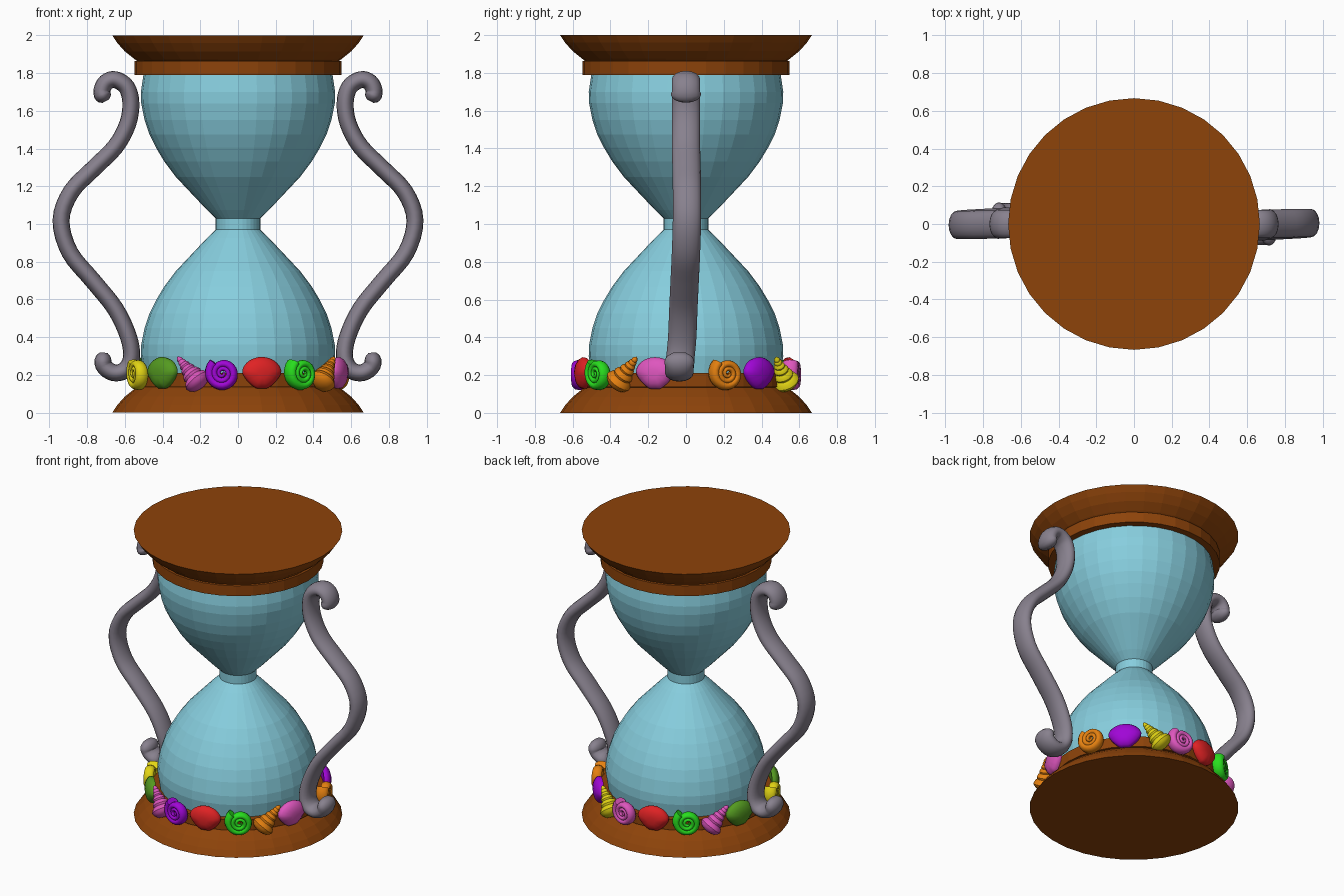
import bpy, bmesh, math
from mathutils import Vector, Matrix

if "Cube" in bpy.data.objects:
    bpy.data.objects.remove(bpy.data.objects["Cube"])


def mat(name, rgb):
    m = bpy.data.materials.new(name)
    lin = [((c / 255 + 0.055) / 1.055) ** 2.4 if c > 10 else c / 255 / 12.92 for c in rgb]
    m.diffuse_color = (*lin, 1)
    m.use_nodes = True
    m.node_tree.nodes["Principled BSDF"].inputs["Base Color"].default_value = m.diffuse_color
    return m


M = {n: mat(n, c) for n, c in {
    "wood": (141, 67, 10), "glass": (135, 206, 222), "grey": (136, 129, 142),
    "yellow": (226, 212, 20), "olive_green": (84, 154, 32), "pink": (222, 86, 190),
    "purple": (160, 6, 214), "red": (224, 34, 36), "green": (40, 222, 30),
    "orange": (228, 128, 16)}.items()}


def rings_object(name, rings, material, smooth=None, matrix=None):
    """Skin a list of closed rings and cap both ends."""
    bm = bmesh.new()
    vs = [[bm.verts.new(p) for p in ring] for ring in rings]
    n = len(vs[0])
    for a, b in zip(vs, vs[1:]):
        for i in range(n):
            j = (i + 1) % n
            bm.faces.new((a[i], a[j], b[j], b[i]))
    bm.faces.new(vs[0][::-1])
    bm.faces.new(vs[-1])
    bmesh.ops.recalc_face_normals(bm, faces=bm.faces)
    me = bpy.data.meshes.new(name)
    bm.to_mesh(me)
    bm.free()
    me.materials.append(M[material])
    ob = bpy.data.objects.new(name, me)
    bpy.context.collection.objects.link(ob)
    if matrix:
        ob.matrix_world = matrix
    if smooth:
        bpy.ops.object.select_all(action='DESELECT')
        ob.select_set(True)
        bpy.context.view_layer.objects.active = ob
        bpy.ops.object.shade_smooth_by_angle(angle=math.radians(smooth))
    return ob


def circle(r, z, n):
    return [Vector((r * math.cos(2 * math.pi * i / n), r * math.sin(2 * math.pi * i / n), z))
            for i in range(n)]


def lathe(name, profile, material, n=32, **kw):
    return rings_object(name, [circle(r, z, n) for r, z in profile], material, **kw)


def spline(points, steps):
    """Catmull-Rom curve through the points."""
    p = [Vector(q) for q in points]
    p = [2 * p[0] - p[1]] + p + [2 * p[-1] - p[-2]]
    out = []
    for i in range(1, len(p) - 2):
        a, b, c, d = p[i - 1:i + 3]
        for s in range(steps):
            t = s / steps
            out.append(0.5 * (2 * b + (c - a) * t + (2 * a - 5 * b + 4 * c - d) * t ** 2
                              + (3 * b - a - 3 * c + d) * t ** 3))
    return out + [p[-2]]


def sweep(path, side, radii, n):
    """Elliptical rings along a path; side is the fixed width direction."""
    rings = []
    for i, p in enumerate(path):
        t = (path[min(i + 1, len(path) - 1)] - path[max(i - 1, 0)]).normalized()
        nrm = t.cross(side).normalized()
        w = nrm.cross(t)
        a, b = radii[i]
        rings.append([p + nrm * a * math.cos(2 * math.pi * k / n)
                      + w * b * math.sin(2 * math.pi * k / n) for k in range(n)])
    return rings


# Wooden plinths, bottom and mirrored top
plinth = [(0.667, 0), (0.64, 0.04), (0.60, 0.085), (0.55, 0.125), (0.535, 0.135),
          (0.548, 0.137), (0.548, 0.21)]
lathe("base", plinth, "wood")
lathe("top_cap", [(r, 2 - z) for r, z in plinth], "wood")

# Glass bulbs with a narrow neck
half = [(0.118, 0.03), (0.165, 0.075), (0.25, 0.165), (0.33, 0.25), (0.39, 0.33), (0.435, 0.405),
        (0.47, 0.475), (0.495, 0.55), (0.513, 0.64), (0.515, 0.70), (0.50, 0.80)]
lathe("glass_bulbs", [(r, 1 - z) for r, z in half[::-1]] + [(r, 1 + z) for r, z in half], "glass")

# Scrolled side handles, the second turned half way round
path = spline([(0.700, 0, 1.652), (0.722, 0, 1.70), (0.70, 0, 1.75), (0.65, 0, 1.765),
               (0.59, 0, 1.725), (0.568, 0, 1.64), (0.585, 0.0, 1.53), (0.65, 0.0, 1.41),
               (0.77, 0.003, 1.29), (0.885, 0.005, 1.17), (0.938, 0.005, 1.02),
               (0.892, 0.0, 0.85), (0.77, -0.007, 0.70), (0.65, -0.014, 0.55), (0.58, -0.02, 0.40),
               (0.565, -0.03, 0.29), (0.60, -0.035, 0.225), (0.66, -0.035, 0.212),
               (0.712, -0.035, 0.25), (0.712, -0.035, 0.318)], 4)
radii = [(0.045, 0.075)] * len(path)
for i, s in enumerate((0.45, 0.82, 0.96, 1.0)):            # rounded scroll tips
    radii[i] = radii[-1 - i] = (0.046 * s, 0.08 * s)
handle_rings = sweep(path, Vector((0, 1, 0)), radii, 16)
for name, ang in (("right_handle", 0), ("left_handle", math.pi)):
    rings_object(name, handle_rings, "grey", smooth=60, matrix=Matrix.Rotation(ang, 4, 'Z'))


# Shells: local x runs right, y up and z outward
def spiral_shell(name, material, m):
    turns, n = 2.8, 56
    pts, rad = [], []
    for i in range(n + 1):
        t = i / n
        g = 0.08 + 0.92 * t ** 1.1
        a = math.radians(130) + turns * 2 * math.pi * (1 - t)
        r = 0.074 * g
        pts.append(Vector((r * math.cos(a), r * math.sin(a), 0.032 - 0.035 * t)))
        rad.append((0.024 * g + 0.004, 0.040 * g + 0.004))
    rings_object(name, sweep(pts, Vector((0, 0, 1)), rad, 10), material, smooth=50, matrix=m)


def cone_shell(name, material, m, tilt):
    prof = [(0.015, -0.096), (0.05, -0.086)]
    z, r = -0.07, 0.074
    for k in range(6):                                     # stepped whorls
        h = 0.046 * 0.82 ** k
        prof += [(r * 0.90, z), (r, z + h * 0.35), (r * 0.86, z + h * 0.8)]
        z += h
        r *= 0.74
    prof.append((0.003, z + 0.01))
    tip = Matrix.Rotation(tilt, 4, 'Z') @ Matrix.Rotation(-math.pi / 2, 4, 'X')
    lathe(name, prof, material, n=16, smooth=35, matrix=m @ tip)


def scallop_shell(name, material, m):
    rings, n = [], 36
    # outline of the fan, faintly ribbed, in domed layers
    for s, depth in ((0.96, -0.025), (1.0, -0.008), (0.9, 0.008), (0.65, 0.024), (0.3, 0.032)):
        ring = []
        for i in range(n):
            a = 2 * math.pi * i / n
            x, y = math.cos(a), math.sin(a)
            width = 0.108 * (1 if y > 0.1 else 1 - 0.35 * ((0.1 - y) / 1.1))
            rib = 0.001 * s * (1 if i % 2 else -1) if y > -0.5 else 0
            ring.append(Vector((x * width * s, 0.087 * max(y, -0.93) * s, depth + rib)))
        rings.append(ring)
    rings_object(name, rings, material, smooth=60, matrix=m)


# Ring of shells: angle, kind and the colours on the front and back halves
layout = [(202, "spiral", "yellow", "orange"), (224, "scallop", "olive_green", "purple"),
          (244, "cone_left", "pink", "yellow"), (262, "spiral", "purple", "pink"),
          (283, "scallop", "red", "red"), (306, "spiral", "green", "green"),
          (325, "cone_right", "orange", "pink"), (343, "scallop", "pink", "olive_green")]
for deg, kind, front, back in layout:
    for place, colour, d in (("front", front, deg), ("back", back, deg - 180)):
        a = math.radians(d)
        out = Vector((math.cos(a), math.sin(a), 0))
        right = Vector((-math.sin(a), math.cos(a), 0))
        m = Matrix((right, Vector((0, 0, 1)), out)).transposed().to_4x4()
        m.translation = out * 0.568 + Vector((0, 0, 0.208))
        name = f"{place}_{colour}_{kind}_shell"
        if kind == "spiral":
            spiral_shell(name, colour, m)
        elif kind == "scallop":
            scallop_shell(name, colour, m)
        else:
            cone_shell(name, colour, m, math.radians(42 if kind == "cone_left" else -42))
